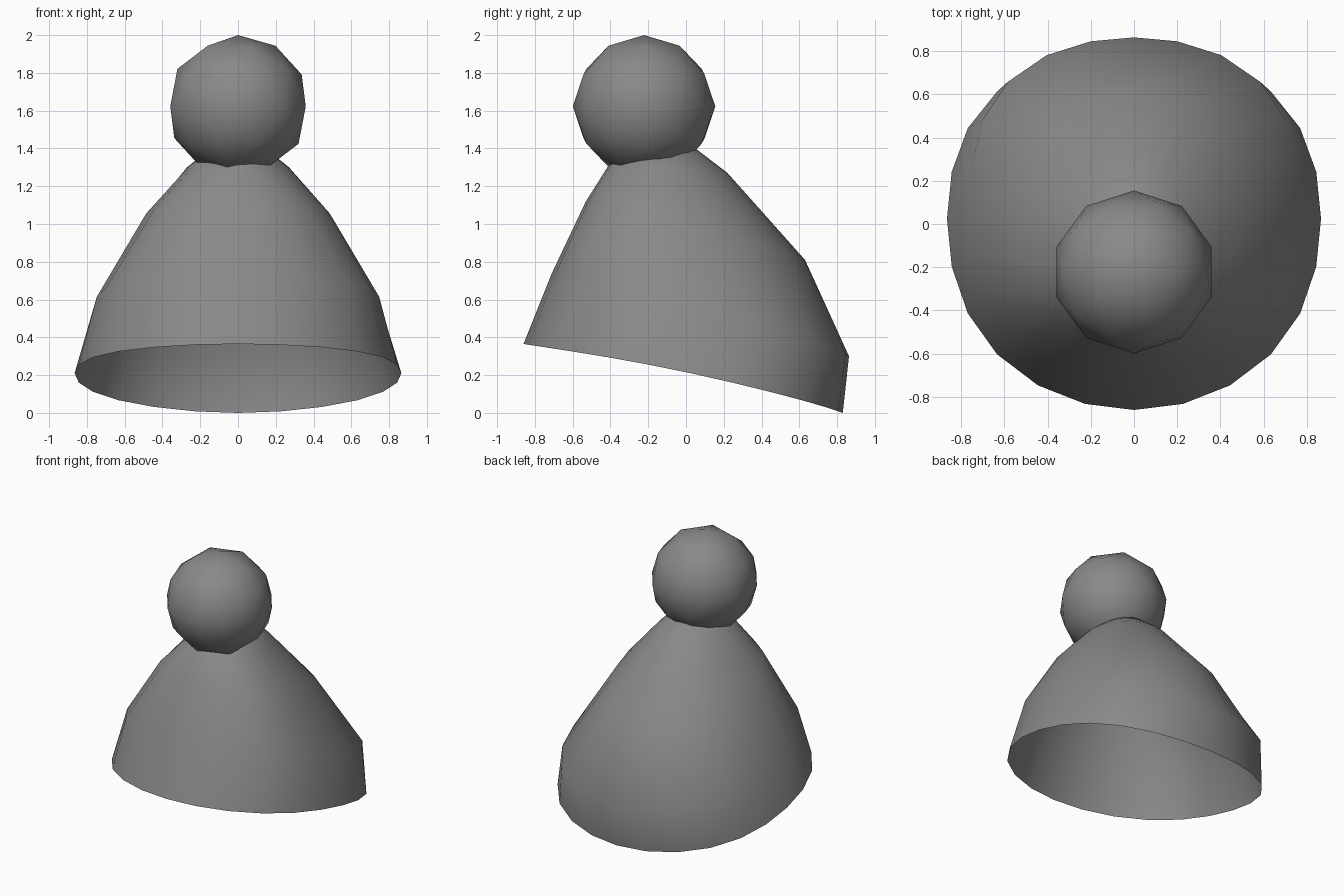
import bpy, bmesh
from math import sin, cos, pi

cube = bpy.data.objects.get("Cube")
if cube:
    bpy.data.objects.remove(cube, do_unlink=True)

grey = bpy.data.materials.new("grey felt")
grey.use_nodes = True
colour = (0.25, 0.25, 0.25, 1)
grey.diffuse_color = colour
grey.node_tree.nodes["Principled BSDF"].inputs["Base Color"].default_value = colour

SIDES = 24


def finish(bm, name):
    mesh = bpy.data.meshes.new(name)
    bm.to_mesh(mesh)
    bm.free()
    mesh.materials.append(grey)
    mesh.shade_smooth()
    obj = bpy.data.objects.new(name, mesh)
    bpy.context.collection.objects.link(obj)
    return obj


def tilted_ring(bm, front, back, side, square, skew):
    """Squarish oval through front (y, z), back (y, z) and side (x, z) points.
    The skew moves its flanks forward."""
    mid_y, half_y = (front[0] + back[0]) / 2, (back[0] - front[0]) / 2
    mid_z, tilt = (front[1] + back[1]) / 2, (front[1] - back[1]) / 2
    sag = (mid_z - side[1]) / 2
    ring = []
    for i in range(SIDES):
        t = 2 * pi * i / SIDES
        bulge = square * sin(2 * t) ** 2
        ring.append(bm.verts.new((
            sin(t) * side[0] * (1 + bulge),
            mid_y - half_y * cos(t) * (1 + bulge / 2) - skew * sin(t) ** 2,
            mid_z - sag + tilt * cos(t) + sag * cos(2 * t))))
    return ring


# Open, tilted hat shell, from the brim up to the crown
bm = bmesh.new()
rings = [tilted_ring(bm, *spec) for spec in (
    ((-0.86, 0.365), (0.83, 0.0), (0.865, 0.21), 0.035, -0.04),
    ((-0.71, 0.74), (0.863, 0.30), (0.757, 0.56), 0.09, 0.0),
    ((-0.53, 1.12), (0.63, 0.81), (0.50, 1.02), 0.02, 0.08),
    ((-0.41, 1.31), (0.22, 1.27), (0.27, 1.30), 0.0, 0.02),
    ((-0.25, 1.42), (0.05, 1.40), (0.12, 1.42), 0.0, 0.0),
)]
for low, high in zip(rings, rings[1:]):
    for i in range(SIDES):
        j = (i + 1) % SIDES
        bm.faces.new((low[i], low[j], high[j], high[i]))
bm.faces.new(rings[-1])
finish(bm, "hat_cone")

# Pompom on the tip
bm = bmesh.new()
bmesh.ops.create_icosphere(bm, subdivisions=2, radius=0.377)
bmesh.ops.translate(bm, verts=bm.verts, vec=(0, -0.222, 1.623))
finish(bm, "pompom")
